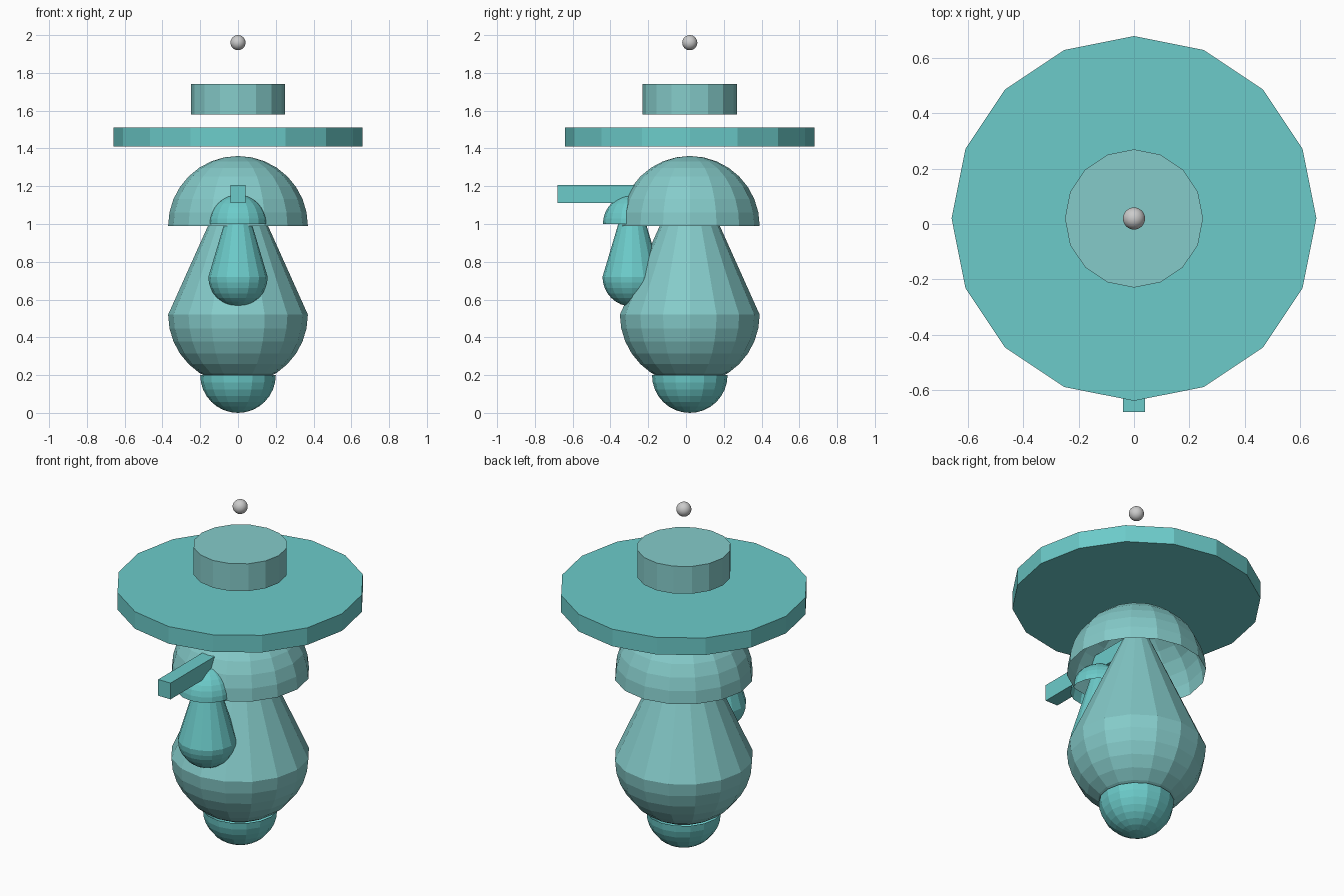
import bpy, bmesh, math

if "Cube" in bpy.data.objects:
    bpy.data.objects.remove(bpy.data.objects["Cube"])

SIDES = 16
AXIS_Y = 0.02      # centre line of the large stack
SMALL_Y = -0.285   # centre line of the small front figure


def material(name, rgb):
    m = bpy.data.materials.new(name)
    m.diffuse_color = (*rgb, 1)
    m.use_nodes = True
    m.node_tree.nodes["Principled BSDF"].inputs["Base Color"].default_value = m.diffuse_color
    return m


bright = material("bright_teal", (0.15, 0.60, 0.59))
soft = material("soft_teal", (0.235, 0.60, 0.59))


def revolve(name, profile, y, mat):
    """Turn a bottom-to-top (radius, z) profile round a vertical axis."""
    bm = bmesh.new()
    rings = []
    for r, z in profile:
        if r < 1e-5:
            rings.append([bm.verts.new((0, y, z))] * SIDES)
        else:
            angles = [2 * math.pi * i / SIDES for i in range(SIDES)]
            rings.append([bm.verts.new((r * math.cos(a), y + r * math.sin(a), z))
                          for a in angles])
    for low, high in zip(rings, rings[1:]):
        for i in range(SIDES):
            j = (i + 1) % SIDES
            corners = list(dict.fromkeys((low[i], low[j], high[j], high[i])))
            bm.faces.new(corners)
    mesh = bpy.data.meshes.new(name)
    bm.to_mesh(mesh)
    bm.free()
    mesh.materials.append(mat)
    ob = bpy.data.objects.new(name, mesh)
    bpy.context.collection.objects.link(ob)
    return ob


def arc(r, z, start, end, steps=8):
    """Quarter-circle profile between two latitudes in degrees."""
    lats = [math.radians(start + (end - start) * i / steps) for i in range(steps + 1)]
    return [(r * math.cos(a), z + r * math.sin(a)) for a in lats]


def disc(name, r, z0, z1, mat):
    bpy.ops.mesh.primitive_cylinder_add(vertices=SIDES, radius=r, depth=z1 - z0,
                                        location=(0, AXIS_Y, (z0 + z1) / 2))
    ob = bpy.context.object
    ob.name = name
    ob.data.materials.append(mat)


# rounded foot, pear body and open dome
revolve("foot", arc(0.2, 0.2, -90, 0), AXIS_Y, bright)
revolve("body", arc(0.37, 0.52, -90, 0) + [(0.02, 1.30), (0, 1.30)], AXIS_Y, soft)
revolve("dome", arc(0.37, 0.99, 0, 90), AXIS_Y, soft)

# small front figure of the same build
revolve("small_body", arc(0.157, 0.72, -90, 0) + [(0.035, 1.13), (0, 1.13)], SMALL_Y, bright)
revolve("small_dome", arc(0.155, 1.0, 0, 90), SMALL_Y, bright)

# floating brim and crown
disc("brim", 0.66, 1.41, 1.51, bright)
disc("crown", 0.25, 1.58, 1.74, soft)

# front bar
bpy.ops.mesh.primitive_cube_add(size=1, location=(0, -0.35, 1.158))
bar = bpy.context.object
bar.name = "front_bar"
bar.scale = (0.08, 0.66, 0.095)
bar.data.materials.append(bright)

# smooth grey ball on top
bpy.ops.mesh.primitive_uv_sphere_add(segments=32, ring_count=16, radius=0.04,
                                     location=(0, AXIS_Y, 1.96))
bpy.context.object.name = "top_ball"
bpy.ops.object.shade_smooth()
